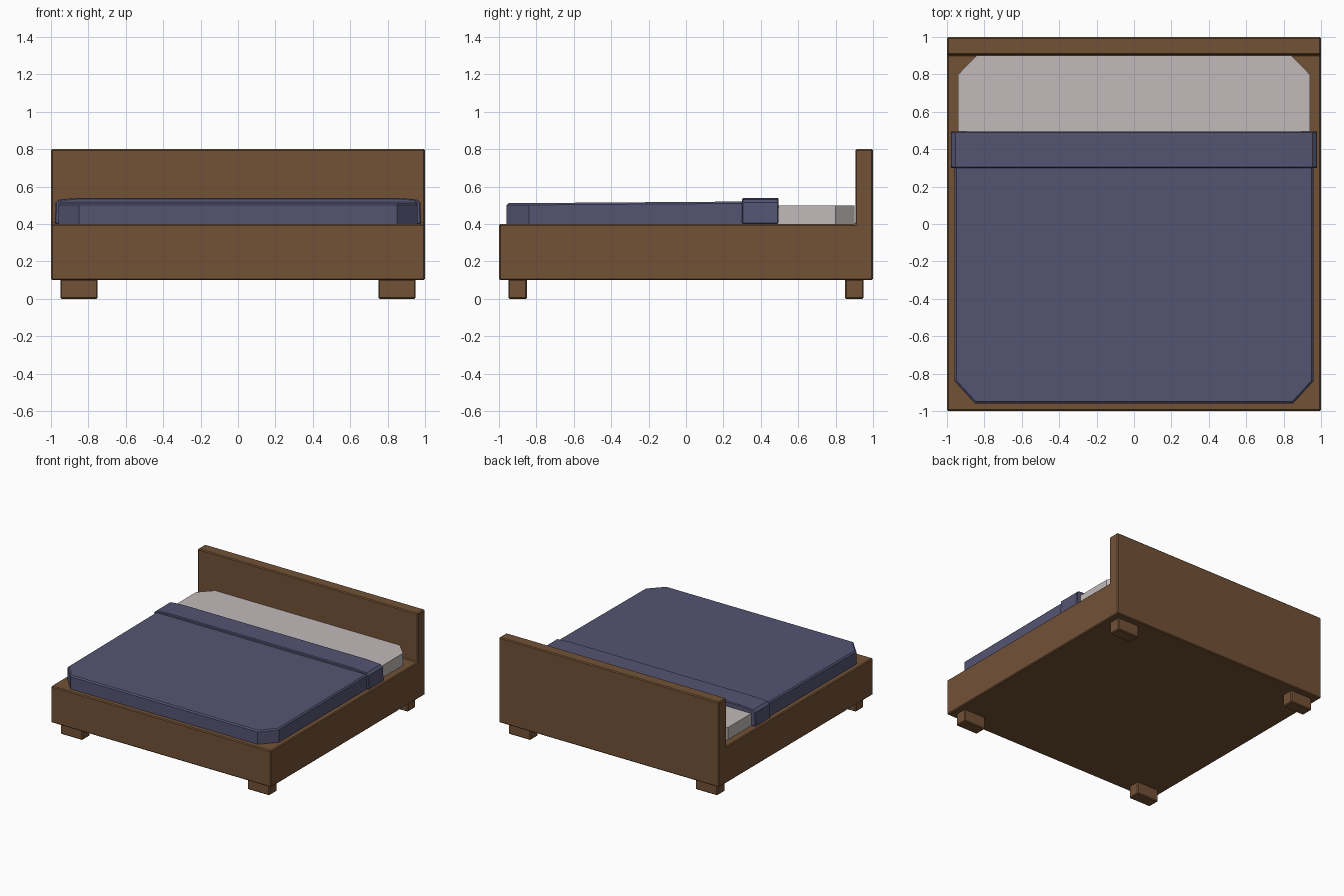
import bpy, bmesh
from mathutils import Vector

if "Cube" in bpy.data.objects:
    bpy.data.objects.remove(bpy.data.objects["Cube"])


def material(name, rgb):
    m = bpy.data.materials.new(name)
    m.diffuse_color = (*rgb, 1)
    m.use_nodes = True
    m.node_tree.nodes["Principled BSDF"].inputs["Base Color"].default_value = m.diffuse_color
    return m


wood = material("wood", (0.17, 0.085, 0.037))
linen = material("linen", (0.54, 0.49, 0.49))
cloth = material("blue_cloth", (0.088, 0.09, 0.17))


def prism(name, outline, axis, lo, hi, mat, bevel=0.0):
    """Extrude a 2D outline along an axis, with an optional small edge bevel."""
    place = {'x': lambda a, b, t: (t, a, b),
             'y': lambda a, b, t: (a, t, b),
             'z': lambda a, b, t: (a, b, t)}[axis]
    bm = bmesh.new()
    face = bm.faces.new([bm.verts.new(place(a, b, lo)) for a, b in outline])
    ext = bmesh.ops.extrude_face_region(bm, geom=[face])
    moved = [v for v in ext['geom'] if isinstance(v, bmesh.types.BMVert)]
    bmesh.ops.translate(bm, verts=moved, vec=Vector(place(0, 0, hi - lo)))
    bmesh.ops.recalc_face_normals(bm, faces=bm.faces)
    me = bpy.data.meshes.new(name)
    bm.to_mesh(me)
    bm.free()
    me.materials.append(mat)
    ob = bpy.data.objects.new(name, me)
    bpy.context.collection.objects.link(ob)
    if bevel:
        mod = ob.modifiers.new("edge", 'BEVEL')
        mod.width = bevel
        mod.segments = 1
        mod.limit_method = 'ANGLE'
        mod.angle_limit = 1.05
    return ob


# Bed base and headboard, one L-shaped side profile
prism("bed_frame", [(-1, 0.1), (1, 0.1), (1, 0.8), (0.905, 0.8), (0.905, 0.4), (-1, 0.4)],
      'x', -1, 1, wood, 0.007)

# Four block feet
for sx, side in ((-1, "left"), (1, "right")):
    for sy, end in ((-1, "front"), (1, "back")):
        x, y = 0.85 * sx, 0.9 * sy
        prism(f"{end}_{side}_foot",
              [(x - 0.1, y - 0.05), (x + 0.1, y - 0.05), (x + 0.1, y + 0.05), (x - 0.1, y + 0.05)],
              'z', 0, 0.105, wood, 0.007)

# Mattress with clipped corners
prism("mattress", [(-0.84, -0.94), (0.84, -0.94), (0.94, -0.84), (0.94, 0.8),
                   (0.84, 0.902), (-0.84, 0.902), (-0.94, 0.8), (-0.94, -0.84)],
      'z', 0.4, 0.5, linen)

# Blanket, rising slightly towards the pillow end
blanket = prism("blanket", [(-0.85, -0.96), (0.85, -0.96), (0.96, -0.84), (0.96, 0.4),
                            (-0.96, 0.4), (-0.96, -0.84)],
                'z', 0.39, 0.51, cloth, 0.01)
for v in blanket.data.vertices:
    if v.co.z > 0.45:
        v.co.z = 0.511 + 0.009 * (v.co.y + 0.96) / 1.26

# Folded-back band across the blanket
prism("blanket_fold", [(-0.98, 0.4), (0.98, 0.4), (0.975, 0.515), (0.955, 0.532), (0.84, 0.54),
                       (-0.84, 0.54), (-0.955, 0.532), (-0.975, 0.515)],
      'y', 0.3, 0.495, cloth, 0.006)
